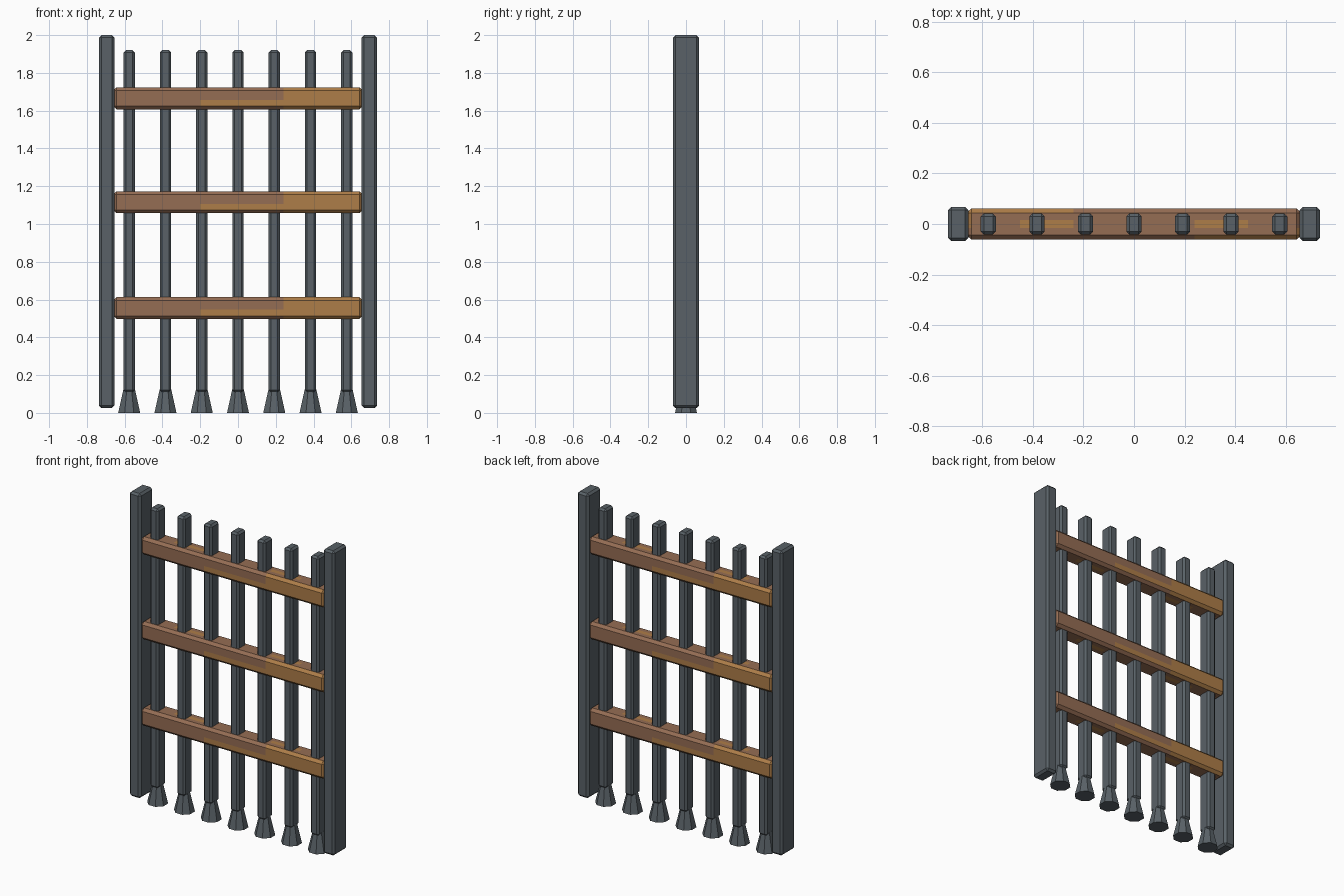
import bpy, bmesh, math
from mathutils import Matrix, Vector

if "Cube" in bpy.data.objects:
    bpy.data.objects.remove(bpy.data.objects["Cube"])


def material(name, rgb):
    m = bpy.data.materials.new(name)
    m.diffuse_color = (*rgb, 1)
    m.use_nodes = True
    m.node_tree.nodes["Principled BSDF"].inputs["Base Color"].default_value = m.diffuse_color
    return m


IRON = material("dark iron", (0.100, 0.120, 0.136))
BROWN = material("dull brown wood", (0.300, 0.153, 0.088))
TAN = material("golden wood", (0.420, 0.205, 0.065))


def finish(bm, name, mats):
    bmesh.ops.recalc_face_normals(bm, faces=bm.faces[:])
    me = bpy.data.meshes.new(name)
    bm.to_mesh(me)
    bm.free()
    for m in mats:
        me.materials.append(m)
    ob = bpy.data.objects.new(name, me)
    bpy.context.collection.objects.link(ob)
    return ob


def bevelled_box(centre, size, bevel):
    bm = bmesh.new()
    mat = Matrix.Translation(centre) @ Matrix.Diagonal((*size, 1))
    bmesh.ops.create_cube(bm, size=1, matrix=mat)
    bmesh.ops.bevel(bm, geom=bm.edges[:], offset=bevel, segments=1,
                    affect='EDGES', profile=0.5)
    return bm


# Side posts
for side, x in (("left", -0.695), ("right", 0.695)):
    finish(bevelled_box((x, 0, 1.0125), (0.08, 0.136, 1.975), 0.013),
           side + "_post", [IRON])

# Vertical bars with flared feet
for i in range(7):
    x = (i - 3) * 0.192
    finish(bevelled_box((x, 0, 1.015), (0.06, 0.084, 1.81), 0.012),
           f"bar_{i + 1}", [IRON])
    bm = bmesh.new()
    mat = Matrix.Translation((x, 0, 0.0625)) @ Matrix.Rotation(math.pi / 8, 4, 'Z')
    bmesh.ops.create_cone(bm, cap_ends=True, segments=8, radius1=0.063,
                          radius2=0.033, depth=0.125, matrix=mat)
    finish(bm, f"bar_foot_{i + 1}", [IRON])

# Wooden cross rails, two wood tones turned half round between front and back
for n, z in enumerate((0.555, 1.115, 1.665)):
    bm = bevelled_box((0, 0, z), (1.32, 0.122, 0.116), 0.017)
    cuts = [((x, 0, z), (1, 0, 0)) for x in (-0.45, -0.24, -0.2, 0.2, 0.24, 0.45)]
    cuts += [((0, y, z), (0, 1, 0)) for y in (-0.015, 0.015)]
    cuts += [((0, 0, z - 0.008), (0, 0, 1))]
    for co, no in cuts:
        bmesh.ops.bisect_plane(bm, geom=bm.verts[:] + bm.edges[:] + bm.faces[:],
                               plane_co=Vector(co), plane_no=Vector(no))
    bm.normal_update()
    for f in bm.faces:
        c = f.calc_center_median()
        if abs(f.normal.z) > 0.9:       # top and underside, streak in the middle
            tan = abs(c.y) < 0.015 and 0.24 < abs(c.x) < 0.45
        else:                           # long faces, stepped change of tone
            x = c.x if c.y < 0 else -c.x
            tan = x > (0.24 if c.z > z - 0.008 else -0.2)
            if c.z < z - 0.042:
                tan = x > 0.24
        f.material_index = int(tan)
    finish(bm, f"cross_rail_{n + 1}", [BROWN, TAN])
